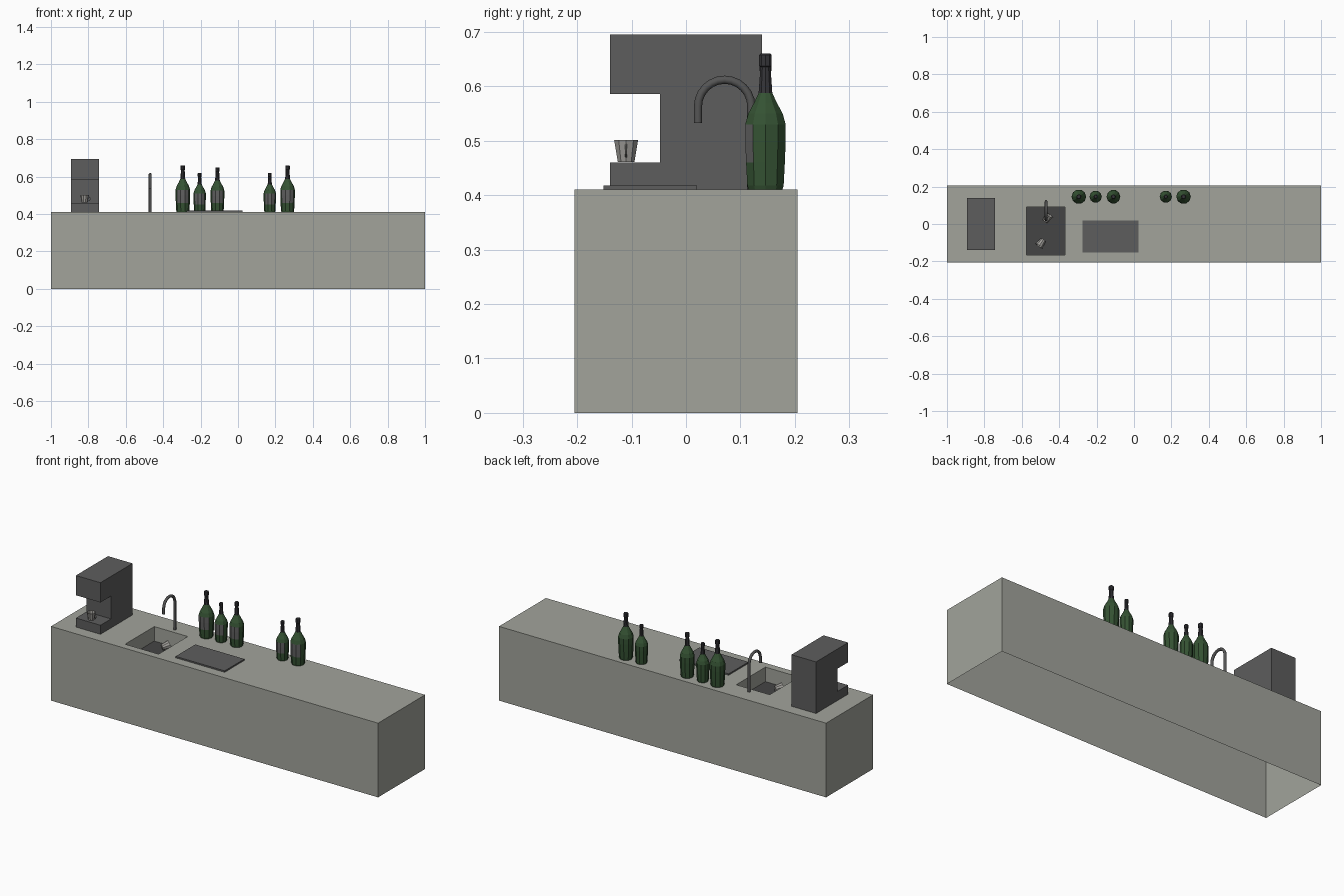
import bpy, bmesh
from math import sin, cos, pi, radians
from mathutils import Vector, Matrix, Euler

if "Cube" in bpy.data.objects:
    bpy.data.objects.remove(bpy.data.objects["Cube"])

TOP = 0.41


def material(name, rgb):
    m = bpy.data.materials.new(name)
    m.diffuse_color = (*rgb, 1)
    m.use_nodes = True
    m.node_tree.nodes["Principled BSDF"].inputs["Base Color"].default_value = m.diffuse_color
    return m


stone = material("stone", (0.36, 0.37, 0.33))
dark = material("dark_grey", (0.11, 0.11, 0.11))
black = material("sink_dark", (0.06, 0.06, 0.06))
metal = material("metal", (0.09, 0.09, 0.09))
china = material("cup_grey", (0.34, 0.33, 0.31))
glass = material("green_glass", (0.035, 0.085, 0.033))
foil = material("foil", (0.035, 0.035, 0.04))
label = material("label", (0.12, 0.12, 0.12))


def finish(name, bm, mats, matrix=Matrix(), recalc=True):
    if recalc:
        bmesh.ops.recalc_face_normals(bm, faces=bm.faces)
    me = bpy.data.meshes.new(name)
    bm.to_mesh(me)
    bm.free()
    ob = bpy.data.objects.new(name, me)
    for m in mats:
        me.materials.append(m)
    ob.matrix_world = matrix
    bpy.context.collection.objects.link(ob)
    return ob


def rect(bm, x0, x1, y0, y1, z):
    return [bm.verts.new(p) for p in ((x0, y0, z), (x1, y0, z), (x1, y1, z), (x0, y1, z))]


def skin(bm, a, b):
    n = len(a)
    return [bm.faces.new((a[i], a[(i + 1) % n], b[(i + 1) % n], b[i])) for i in range(n)]


def lathe(bm, profile, n):
    """Revolve (radius, height) points; returns the bands of faces."""
    rings = [[bm.verts.new((r * cos(2 * pi * i / n), r * sin(2 * pi * i / n), z))
              for i in range(n)] for r, z in profile]
    bands = [skin(bm, a, b) for a, b in zip(rings, rings[1:])]
    bm.faces.new(rings[0][::-1])
    bm.faces.new(rings[-1])
    return bands


def tube(bm, path, side, r, n):
    """Sweep a round section along a planar path; side is the plane normal."""
    path, side, rings = [Vector(p) for p in path], Vector(side), []
    for i, p in enumerate(path):
        t = (path[min(i + 1, len(path) - 1)] - path[max(i - 1, 0)]).normalized()
        u = t.cross(side)
        rings.append([bm.verts.new(p + r * (cos(2 * pi * k / n) * side + sin(2 * pi * k / n) * u))
                      for k in range(n)])
    for a, b in zip(rings, rings[1:]):
        skin(bm, a, b)
    bm.faces.new(rings[0][::-1])
    bm.faces.new(rings[-1])


# Counter shell with open underside and a sink recess
SINK = (-0.575, -0.37, -0.165, 0.09)
SINK_Z = TOP - 0.08
bm = bmesh.new()
loops = [rect(bm, -1, 1, -0.205, 0.205, 0), rect(bm, -1, 1, -0.205, 0.205, TOP),
         rect(bm, *SINK, TOP), rect(bm, *SINK, SINK_Z)]
for a, b in zip(loops, loops[1:]):
    skin(bm, a, b)
finish("counter", bm, [stone], recalc=False)

bm = bmesh.new()
bm.faces.new(rect(bm, *SINK, SINK_Z))
finish("sink_floor", bm, [black], recalc=False)

# Cutting board
bm = bmesh.new()
low, high = (rect(bm, -0.275, 0.025, -0.152, 0.02, z) for z in (TOP, TOP + 0.008))
skin(bm, low, high)
bm.faces.new(low[::-1])
bm.faces.new(high)
finish("cutting_board", bm, [dark])

# Coffee machine: C-shaped side profile extruded in x
side = [(-0.14, TOP), (0.14, TOP), (0.14, 0.695), (-0.14, 0.695),
        (-0.14, 0.586), (-0.048, 0.586), (-0.048, 0.46), (-0.14, 0.46)]
bm = bmesh.new()
a, b = ([bm.verts.new((x, y, z)) for y, z in side] for x in (-0.893, -0.743))
skin(bm, a, b)
bm.faces.new(a)
bm.faces.new(b[::-1])
finish("coffee_machine", bm, [dark])

# Faucet: upright, half-circle bend and short spout
path = [(-0.47, 0.12, TOP)]
path += [(-0.47, 0.071 + 0.049 * cos(pi * i / 12), 0.563 + 0.049 * sin(pi * i / 12)) for i in range(13)]
path += [(-0.47, 0.022, 0.533)]
bm = bmesh.new()
tube(bm, path, (1, 0, 0), 0.0075, 12)
faucet = finish("faucet", bm, [metal])
for p in faucet.data.polygons:
    p.use_smooth = len(p.vertices) == 4


# Cups: one on the machine, two tipped over in the sink
def cup(name, loc, rot):
    bm = bmesh.new()
    lathe(bm, [(0.016, 0), (0.023, 0.04), (0.021, 0.04), (0.0145, 0.003)], 10)
    handle = [(0.019 + 0.011 * sin(pi * i / 6), 0, 0.021 + 0.011 * cos(pi * i / 6)) for i in range(7)]
    tube(bm, handle, (0, 1, 0), 0.002, 6)
    finish(name, bm, [china], Matrix.Translation(loc) @ Euler([radians(d) for d in rot]).to_matrix().to_4x4())


cup("cup_on_machine", (-0.82, -0.11, 0.461), (0, 0, 0))
cup("sink_cup_back", (-0.475, 0.015, SINK_Z + 0.02), (0, 75, 55))
cup("sink_cup_front", (-0.485, -0.085, SINK_Z + 0.021), (0, 82, 235))

# Bottles: (x, radius, height)
PROFILE = [(0.84, 0), (0.9, 0.03), (0.96, 0.2), (1, 0.36), (1, 0.48), (0.85, 0.56), (0.56, 0.64),
           (0.34, 0.71), (0.25, 0.9), (0.31, 0.91), (0.31, 0.99), (0.25, 1)]
bottles = [(-0.295, 0.039, 0.25), (-0.205, 0.033, 0.21), (-0.11, 0.037, 0.24),
           (0.17, 0.033, 0.21), (0.265, 0.039, 0.25)]
for i, (x, r, h) in enumerate(bottles):
    bm = bmesh.new()
    bands = lathe(bm, [(r * pr, h * pz) for pr, pz in PROFILE], 10)
    for k, band in enumerate(bands):
        for f in band:
            if k >= 7:
                f.material_index = 1
            elif k in (2, 3) and f.calc_center_median().y < -0.4 * r:
                f.material_index = 2
    bm.faces.ensure_lookup_table()
    bm.faces[-1].material_index = 1
    finish(f"bottle_{i + 1}", bm, [glass, foil, label], Matrix.Translation((x, 0.146, TOP)))
